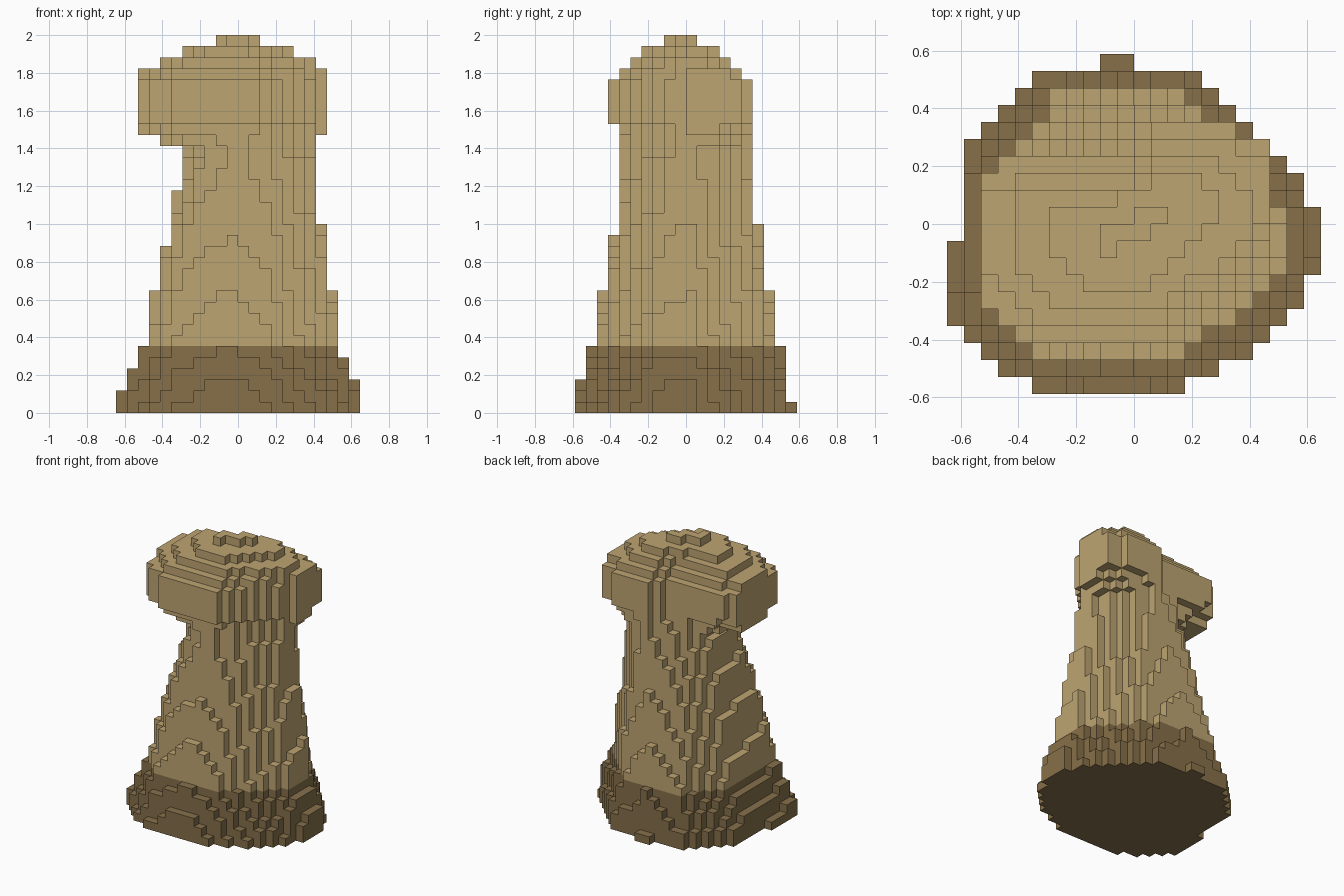
import bpy
import bmesh
from mathutils import Vector

if "Cube" in bpy.data.objects:
    bpy.data.objects.remove(bpy.data.objects["Cube"], do_unlink=True)

V = 2 / 34          # edge length of one block
LAYERS = 34


def material(name, rgb):
    m = bpy.data.materials.new(name)
    m.use_nodes = True
    m.diffuse_color = (*rgb, 1)
    m.node_tree.nodes["Principled BSDF"].inputs["Base Color"].default_value = (*rgb, 1)
    return m


dark_stone = material("dark brown", (0.238, 0.162, 0.068))
light_stone = material("light tan", (0.515, 0.376, 0.168))

# Cross-sections by height, each counter-clockwise from the front left corner
FOOT = [(-.37, -.565), (-.09, -.59), (.17, -.57), (.48, -.385), (.63, -.18), (.64, .06),
        (.24, .52), (-.06, .57), (-.355, .52), (-.585, .29), (-.65, -.35)]
PLINTH = [(-.33, -.53), (-.03, -.58), (.2, -.52), (.44, -.36), (.61, -.19), (.63, .05),
          (.24, .49), (-.06, .53), (-.33, .49), (-.55, .25), (-.6, -.33)]
LOWER = [(-.33, -.46), (-.04, -.508), (.17, -.46), (.36, -.31), (.53, -.17), (.55, .03),
         (.23, .43), (-.05, .508), (-.28, .45), (-.47, .2), (-.502, -.33)]
MIDDLE = [(-.27, -.33), (-.03, -.375), (.18, -.33), (.3, -.24), (.43, -.12), (.444, .04),
          (.2, .32), (.03, .385), (-.2, .32), (-.35, .14), (-.362, -.2)]
NECK = [(-.14, -.29), (0, -.335), (.1, -.3), (.26, -.2), (.385, -.08), (.39, .05),
        (.26, .26), (.1, .335), (-.08, .28), (-.25, .13), (-.27, -.12)]
HEAD_BOTTOM = [(-.33, -.33), (-.1, -.34), (.1, -.34), (.26, -.2), (.445, -.02), (.45, .2),
               (.3, .3), (.1, .335), (-.05, .24), (-.505, .1), (-.505, -.18)]
HEAD = [(-.35, -.39), (-.1, -.4), (.13, -.39), (.3, -.21), (.455, -.01), (.46, .28),
        (.33, .345), (.1, .345), (-.02, .25), (-.503, .2), (-.515, -.28)]
SHOULDER = [(-.36, -.33), (-.1, -.34), (.12, -.33), (.28, -.2), (.45, 0), (.455, .2),
            (.32, .275), (.1, .28), (-.02, .2), (-.505, .13), (-.505, -.2)]
CROWN = [(-.3, -.27), (-.1, -.28), (.1, -.27), (.22, -.19), (.385, -.04), (.39, .13),
         (.27, .21), (.1, .215), (-.02, .13), (-.385, .1), (-.385, -.16)]
UPPER_CROWN = [(-.15, -.215), (-.05, -.22), (.035, -.21), (.15, -.09), (.275, .03), (.27, .09),
               (.21, .155), (.08, .155), (-.04, .09), (-.27, .035), (-.27, -.1)]
PEAK = [(-.09, -.1), (-.08, -.1), (-.07, -.09), (0, -.06), (.04, -.03), (.095, .03),
        (.09, .035), (.06, .035), (.01, .035), (-.1, -.02), (-.1, -.09)]

KEYS = [(0.03, FOOT), (0.147, PLINTH), (0.33, LOWER), (1.0, MIDDLE), (1.385, NECK),
        (1.5, HEAD_BOTTOM), (1.56, HEAD), (1.74, HEAD), (1.794, SHOULDER),
        (1.853, CROWN), (1.912, UPPER_CROWN), (1.97, PEAK)]


def section(z):
    """Blend the two cross-sections around height z."""
    z = min(max(z, KEYS[0][0]), KEYS[-1][0])
    for (z0, a), (z1, b) in zip(KEYS, KEYS[1:]):
        if z <= z1:
            t = (z - z0) / (z1 - z0)
            return [Vector(p).lerp(Vector(q), t) for p, q in zip(a, b)]


def inside(x, y, poly):
    hit = False
    for p, q in zip(poly, poly[1:] + poly[:1]):
        if (p.y > y) != (q.y > y) and x < p.x + (q.x - p.x) * (y - p.y) / (q.y - p.y):
            hit = not hit
    return hit


# Fill the solid with blocks
blocks = set()
for k in range(LAYERS):
    poly = section((k + .5) * V)
    for i in range(-11, 11):
        for j in range(-10, 10):
            if inside((i + .5) * V, (j + .5) * V, poly):
                blocks.add((i, j, k))

# Outward directions with the block corners of each side
SIDES = {(1, 0, 0): [(1, 0, 0), (1, 1, 0), (1, 1, 1), (1, 0, 1)],
         (-1, 0, 0): [(0, 0, 0), (0, 0, 1), (0, 1, 1), (0, 1, 0)],
         (0, 1, 0): [(0, 1, 0), (0, 1, 1), (1, 1, 1), (1, 1, 0)],
         (0, -1, 0): [(0, 0, 0), (1, 0, 0), (1, 0, 1), (0, 0, 1)],
         (0, 0, 1): [(0, 0, 1), (1, 0, 1), (1, 1, 1), (0, 1, 1)],
         (0, 0, -1): [(0, 0, 0), (0, 1, 0), (1, 1, 0), (1, 0, 0)]}


def block_part(name, first, last, mat):
    """Make the exposed block sides of layers first..last into one object."""
    bm = bmesh.new()
    for b in sorted(blocks):
        if not first <= b[2] <= last:
            continue
        for d, corners in SIDES.items():
            if tuple(p + s for p, s in zip(b, d)) not in blocks:
                bm.faces.new([bm.verts.new([(p + c) * V for p, c in zip(b, corner)])
                              for corner in corners])
    bmesh.ops.remove_doubles(bm, verts=bm.verts, dist=V / 100)
    mesh = bpy.data.meshes.new(name)
    bm.to_mesh(mesh)
    bm.free()
    mesh.materials.append(mat)
    bpy.context.collection.objects.link(bpy.data.objects.new(name, mesh))


block_part("base", 0, 5, dark_stone)
block_part("shaft", 6, 23, light_stone)
block_part("head", 24, 33, light_stone)
